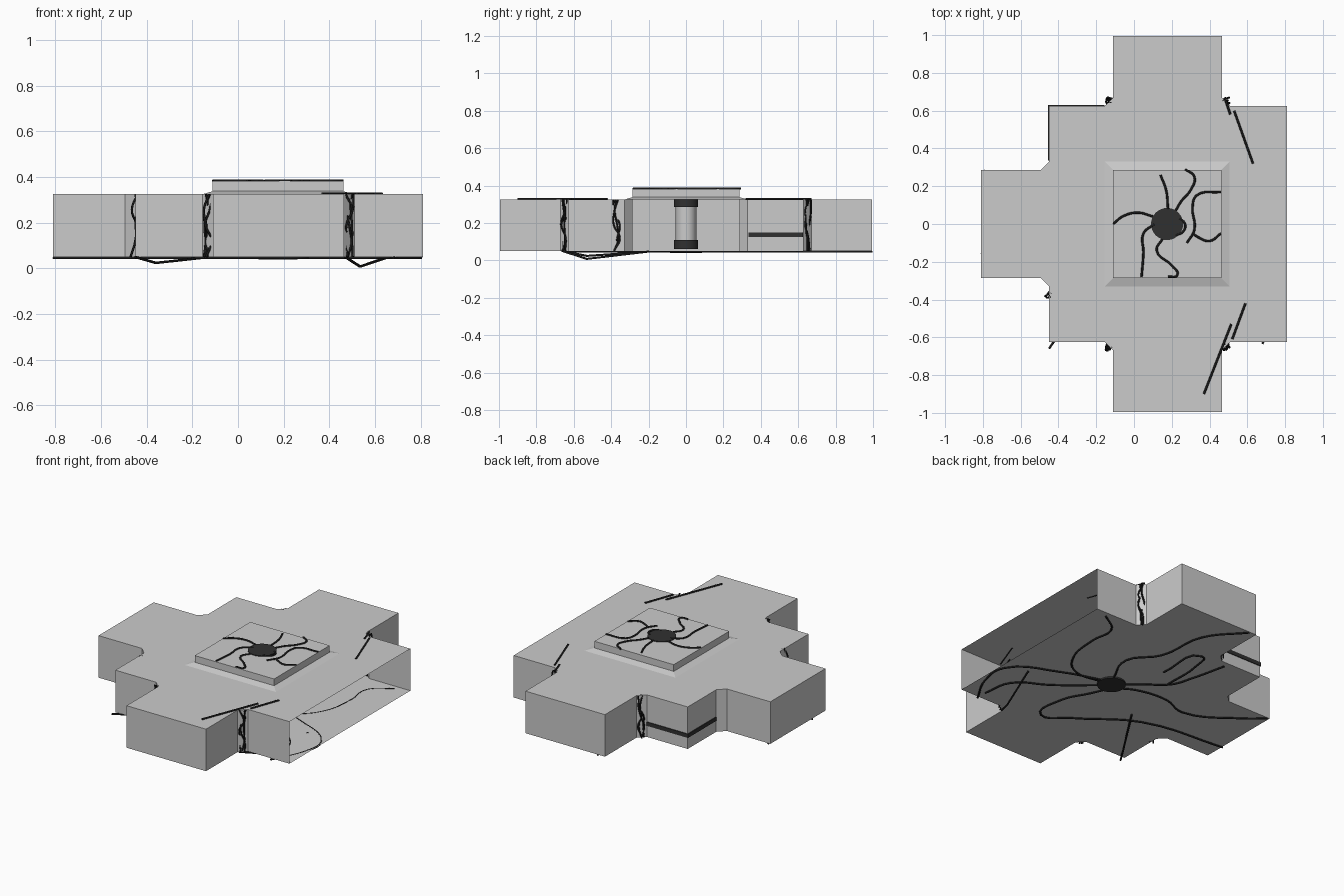
import bpy, bmesh, random
from math import pi

if "Cube" in bpy.data.objects:
    bpy.data.objects.remove(bpy.data.objects["Cube"])

random.seed(4)
CX = 0.175             # centre of the block in x
Z0, Z1 = 0.05, 0.325   # floor and roof heights


def material(name, c):
    m = bpy.data.materials.new(name)
    m.diffuse_color = (*c, 1)
    m.use_nodes = True
    m.node_tree.nodes["Principled BSDF"].inputs["Base Color"].default_value = m.diffuse_color
    return m


BLACK = material("black", (0.012, 0.012, 0.012))
DARK = material("charcoal", (0.03, 0.03, 0.03))
PALE = material("pale_tube", (0.6, 0.6, 0.6))


def mesh_object(name, bm):
    me = bpy.data.meshes.new(name)
    bm.to_mesh(me)
    bm.free()
    ob = bpy.data.objects.new(name, me)
    bpy.context.collection.objects.link(ob)
    return ob


def cylinder(name, r, z0, z1, mat, sides=32):
    bpy.ops.mesh.primitive_cylinder_add(vertices=sides, radius=r, depth=z1 - z0,
                                        location=(CX, 0, (z0 + z1) / 2))
    ob = bpy.context.object
    ob.name = name
    ob.data.materials.append(mat)
    bpy.ops.object.shade_smooth_by_angle()


def box(name, lo, hi, mat):
    bpy.ops.mesh.primitive_cube_add(size=1, location=[(a + b) / 2 for a, b in zip(lo, hi)])
    ob = bpy.context.object
    ob.name = name
    ob.scale = [b - a for a, b in zip(lo, hi)]
    ob.data.materials.append(mat)


def strands(name, paths, r=0.006, smooth=True):
    """Thin black tubes, one spline per path."""
    cu = bpy.data.curves.new(name, 'CURVE')
    cu.dimensions = '3D'
    cu.bevel_depth = r
    cu.bevel_resolution = 1
    cu.resolution_u = 5
    cu.use_fill_caps = True
    for path in paths:
        if smooth:
            s = cu.splines.new('BEZIER')
            s.bezier_points.add(len(path) - 1)
            for p, co in zip(s.bezier_points, path):
                p.co = co
                p.handle_left_type = p.handle_right_type = 'AUTO'
        else:
            s = cu.splines.new('POLY')
            s.points.add(len(path) - 1)
            for p, co in zip(s.points, path):
                p.co = (*co, 1)
    cu.materials.append(BLACK)
    ob = bpy.data.objects.new(name, cu)
    bpy.context.collection.objects.link(ob)


# hollow block with three arms, mirrored in y, open on the +x side
half = [(0.81, 0.625), (0.51, 0.625), (0.465, 0.67), (0.465, 0.995), (-0.11, 0.995),
        (-0.11, 0.67), (-0.155, 0.625), (-0.45, 0.625), (-0.45, 0.33), (-0.495, 0.285),
        (-0.81, 0.285)]
outline = half + [(x, -y) for x, y in reversed(half)]
bm = bmesh.new()
low = [bm.verts.new((x, y, Z0)) for x, y in outline]
top = [bm.verts.new((x, y, Z1)) for x, y in outline]
for i in range(len(outline) - 1):
    bm.faces.new((low[i], low[i + 1], top[i + 1], top[i]))
bm.faces.new(top)
bm.faces.new(low[::-1])
mesh_object("hollow_block", bm)

# raised square plate with a shallow sloping collar
bm = bmesh.new()
rings = []
for h, z in ((0.33, Z1), (0.287, 0.338), (0.287, 0.382)):
    rings.append([bm.verts.new((CX + sx * h, sy * h, z))
                  for sx, sy in ((1, 1), (-1, 1), (-1, -1), (1, -1))])
for a, b in zip(rings, rings[1:]):
    for i in range(4):
        j = (i + 1) % 4
        bm.faces.new((a[i], a[j], b[j], b[i]))
bm.faces.new(rings[-1])
mesh_object("top_plate", bm)

# centre discs and the tube inside
cylinder("top_disc", 0.085, 0.38, 0.387, DARK)
cylinder("bottom_disc", 0.085, 0.04, 0.051, DARK)
cylinder("inner_tube", 0.055, 0.06, 0.325, PALE)
for n, a, b in (("lower", 0.06, 0.11), ("upper", 0.285, 0.325)):
    cylinder(f"{n}_tube_cap", 0.065, a, b, DARK)

# dark band round the back left corner
box("corner_band_side", (-0.455, 0.335, 0.125), (-0.445, 0.63, 0.15), DARK)
box("corner_band_back", (-0.455, 0.62, 0.125), (-0.155, 0.63, 0.15), DARK)

# strands spreading over the top plate
plate = [
    [(0.18, 0.08), (0.17, 0.18), (0.14, 0.26)],
    [(0.22, 0.07), (0.25, 0.12), (0.30, 0.18), (0.32, 0.25), (0.27, 0.29)],
    [(0.24, 0.03), (0.27, 0.0), (0.26, -0.04), (0.22, -0.06)],
    [(0.46, 0.17), (0.33, 0.15), (0.31, 0.09), (0.32, -0.03), (0.28, -0.1)],
    [(0.46, -0.05), (0.40, -0.09), (0.34, -0.07), (0.31, -0.05)],
    [(0.10, 0.04), (0.02, 0.06), (-0.06, 0.04), (-0.11, 0)],
    [(0.11, 0), (0.05, -0.05), (0.05, -0.15), (0.04, -0.28)],
    [(0.15, -0.08), (0.12, -0.14), (0.2, -0.22), (0.23, -0.27), (0.18, -0.28)],
]
strands("plate_strands", [[(x, y, 0.384) for x, y in p] for p in plate])

# straight strands lying on the roof
roof = [[(0.53, 0.60), (0.63, 0.32)], [(0.48, 0.67), (0.51, 0.58)],
        [(0.37, -0.9), (0.515, -0.53)], [(0.52, -0.61), (0.59, -0.42)]]
strands("roof_strands", [[(x, y, Z1 + 0.003) for x, y in p] for p in roof], smooth=False)


# strands under the floor, plotted across (a) and down (b) a diagonal view
def under(a, b):
    return (CX - (65 * a + 108 * b) / 14152, (54 * a - 128 * b) / 14152, Z0 - 0.004)


floor = [
    [(-8, -2), (-35, -12), (-38, -26), (-18, -44), (0, -54), (-5, -68)],
    [(2, -6), (15, -24), (50, -29), (90, -47), (137, -52)],
    [(8, 0), (30, 0), (60, 0), (80, -6), (112, -18)],
    [(52, -12), (90, -28), (84, -18), (56, 0)],
    [(-8, -4), (-50, -12), (-106, -16), (-125, -4), (-133, 14)],
    [(-8, 1), (-60, 1), (-100, -1), (-125, 9)],
    [(-4, 5), (-20, 9), (-50, 16), (-70, 31), (-40, 34), (30, 38), (110, 63)],
    [(5, 4), (25, 6), (55, 16), (70, 28), (130, 34), (155, 34)],
]
strands("floor_strands", [[under(*p) for p in path] for path in floor])

# loose strands that sag below the floor
strands("sagging_strands", [
    [(0.47, -0.66, 0.05), (0.535, -0.53, 0.008), (0.65, -0.2, 0.047)],
    [(-0.45, -0.66, 0.05), (-0.36, -0.53, 0.024), (-0.15, -0.2, 0.047)]],
    r=0.006, smooth=False)


# bundles climbing the inner corners
def climb(x, y, n):
    out = []
    for _ in range(n):
        out.append([(x + random.uniform(-0.018, 0.018), y + random.uniform(-0.018, 0.018), z)
                    for z in (Z0, 0.12, 0.19, 0.26, Z1)])
    return out


bundles = []
for s in (1, -1):
    bundles += climb(-0.133, s * 0.652, 4) + climb(0.488, s * 0.652, 4)
bundles += climb(-0.455, -0.37, 3)
strands("corner_bundles", bundles, r=0.005)
